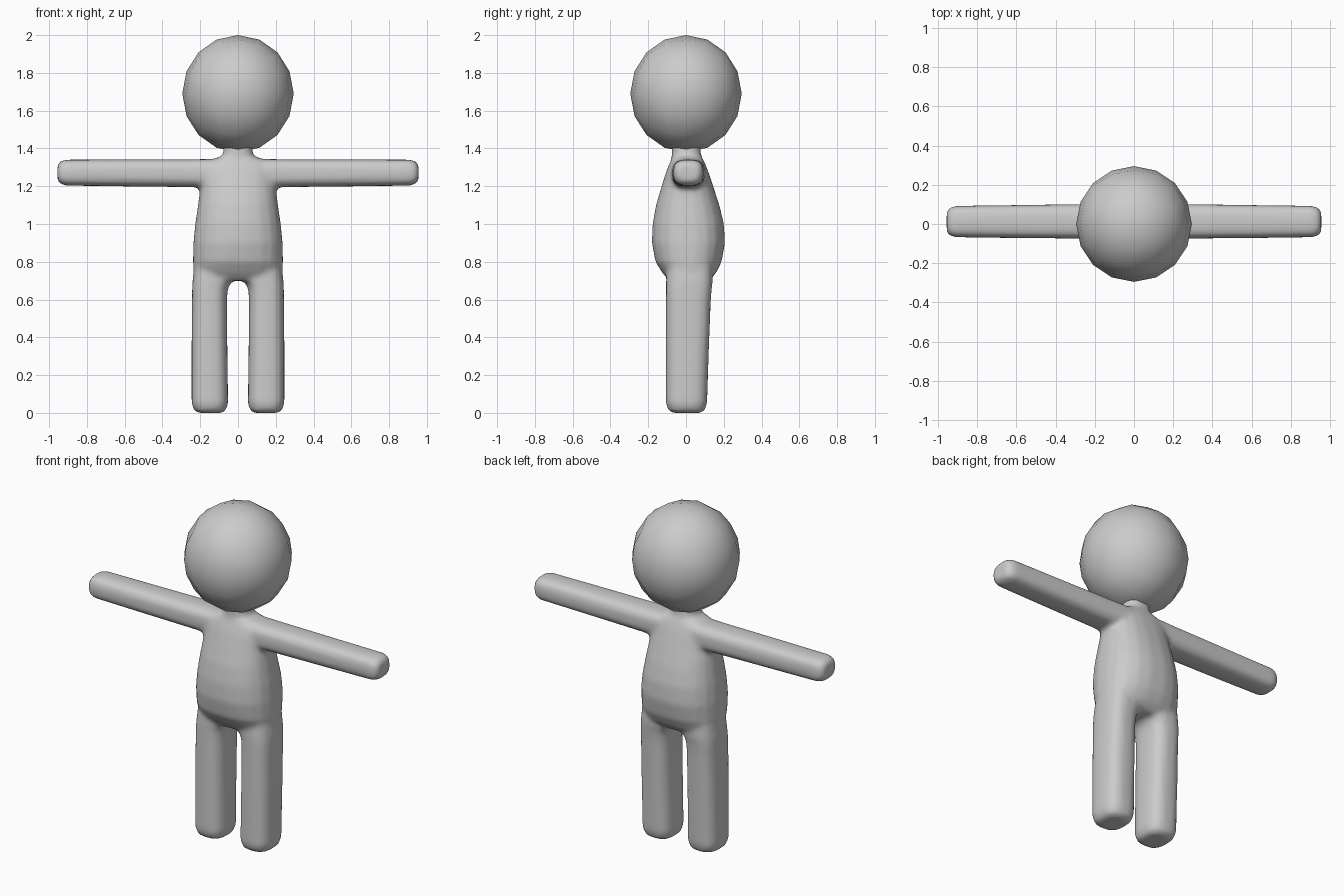
import bpy, bmesh, math
from mathutils import Vector

if "Cube" in bpy.data.objects:
    bpy.data.objects.remove(bpy.data.objects["Cube"])

grey = bpy.data.materials.new("plain grey")
grey.diffuse_color = (0.6, 0.6, 0.6, 1)
grey.use_nodes = True
grey.node_tree.nodes["Principled BSDF"].inputs["Base Color"].default_value = grey.diffuse_color


def loft(bm, rings, axis, power, n=20):
    """Closed tube of rounded-square rings: (pos, a_min, a_max, b_min, b_max)."""
    loops = []
    for pos, a0, a1, b0, b1 in rings:
        loop = []
        for i in range(n):
            t = 2 * math.pi * (i + 0.5) / n
            c, s = math.cos(t), math.sin(t)
            a = (a0 + a1) / 2 + (a1 - a0) / 2 * math.copysign(abs(c) ** (2 / power), c)
            b = (b0 + b1) / 2 + (b1 - b0) / 2 * math.copysign(abs(s) ** (2 / power), s)
            loop.append(bm.verts.new((a, b, pos) if axis == "z" else (pos, a, b)))
        loops.append(loop)
    for p, q in zip(loops, loops[1:]):
        for i in range(n):
            j = (i + 1) % n
            bm.faces.new((p[i], p[j], q[j], q[i]))
    bm.faces.new(loops[0][::-1])
    bm.faces.new(loops[-1])


def finish(name, bm):
    bmesh.ops.recalc_face_normals(bm, faces=bm.faces)
    mesh = bpy.data.meshes.new(name)
    bm.to_mesh(mesh)
    bm.free()
    mesh.materials.append(grey)
    mesh.polygons.foreach_set("use_smooth", [True] * len(mesh.polygons))
    obj = bpy.data.objects.new(name, mesh)
    bpy.context.collection.objects.link(obj)
    return obj


body = bmesh.new()

# Torso and neck: height, half width, front, back
torso = [(0.70, 0.22, -0.09, 0.12), (0.74, 0.237, -0.125, 0.16), (0.80, 0.24, -0.163, 0.19),
         (0.90, 0.238, -0.182, 0.208), (1.00, 0.228, -0.178, 0.202), (1.10, 0.213, -0.16, 0.178),
         (1.20, 0.20, -0.13, 0.145), (1.28, 0.20, -0.105, 0.118), (1.32, 0.19, -0.088, 0.102),
         (1.345, 0.13, -0.078, 0.09), (1.36, 0.08, -0.075, 0.08), (1.43, 0.075, -0.075, 0.075)]
loft(body, [(z, -w, w, f, b) for z, w, f, b in torso], "z", 2.4)

# Legs: height, inner side, outer side, front, back
leg = [(0.0, 0.085, 0.21, -0.07, 0.075), (0.012, 0.065, 0.232, -0.093, 0.098),
       (0.05, 0.052, 0.246, -0.107, 0.112), (0.35, 0.056, 0.246, -0.107, 0.122),
       (0.60, 0.058, 0.244, -0.106, 0.132), (0.66, 0.053, 0.243, -0.106, 0.137),
       (0.70, 0.03, 0.241, -0.106, 0.142), (0.80, 0.02, 0.23, -0.10, 0.14)]
loft(body, leg, "z", 2.8)
loft(body, [(z, -o, -i, f, b) for z, i, o, f, b in leg], "z", 2.8)

# Arms: distance out, front, back, bottom, top
arm = [(0.10, -0.08, 0.105, 1.19, 1.345), (0.24, -0.075, 0.102, 1.195, 1.343),
       (0.60, -0.072, 0.097, 1.199, 1.342), (0.91, -0.068, 0.093, 1.203, 1.341),
       (0.94, -0.06, 0.083, 1.212, 1.332), (0.956, -0.04, 0.063, 1.233, 1.312)]
loft(body, arm, "x", 3)
loft(body, [(-r[0],) + r[1:] for r in arm], "x", 3)

# Merge the limbs into one soft skin
skin = finish("body", body)
remesh = skin.modifiers.new("merge", "REMESH")
remesh.mode = "VOXEL"
remesh.voxel_size = 0.014
remesh.use_smooth_shade = True
soften = skin.modifiers.new("soften", "SMOOTH")
soften.factor = 0.5
soften.iterations = 6

# Head: evenly divided cube pushed out to a slightly tall ball
ball = bmesh.new()
bmesh.ops.create_cube(ball, size=2)
bmesh.ops.subdivide_edges(ball, edges=ball.edges[:], cuts=3, use_grid_fill=True)
for v in ball.verts:
    d = Vector([math.tan(c * math.pi / 4) for c in v.co]).normalized()
    v.co = (d.x * 0.295, d.y * 0.295, 1.69 + d.z * 0.31)
finish("head", ball)
